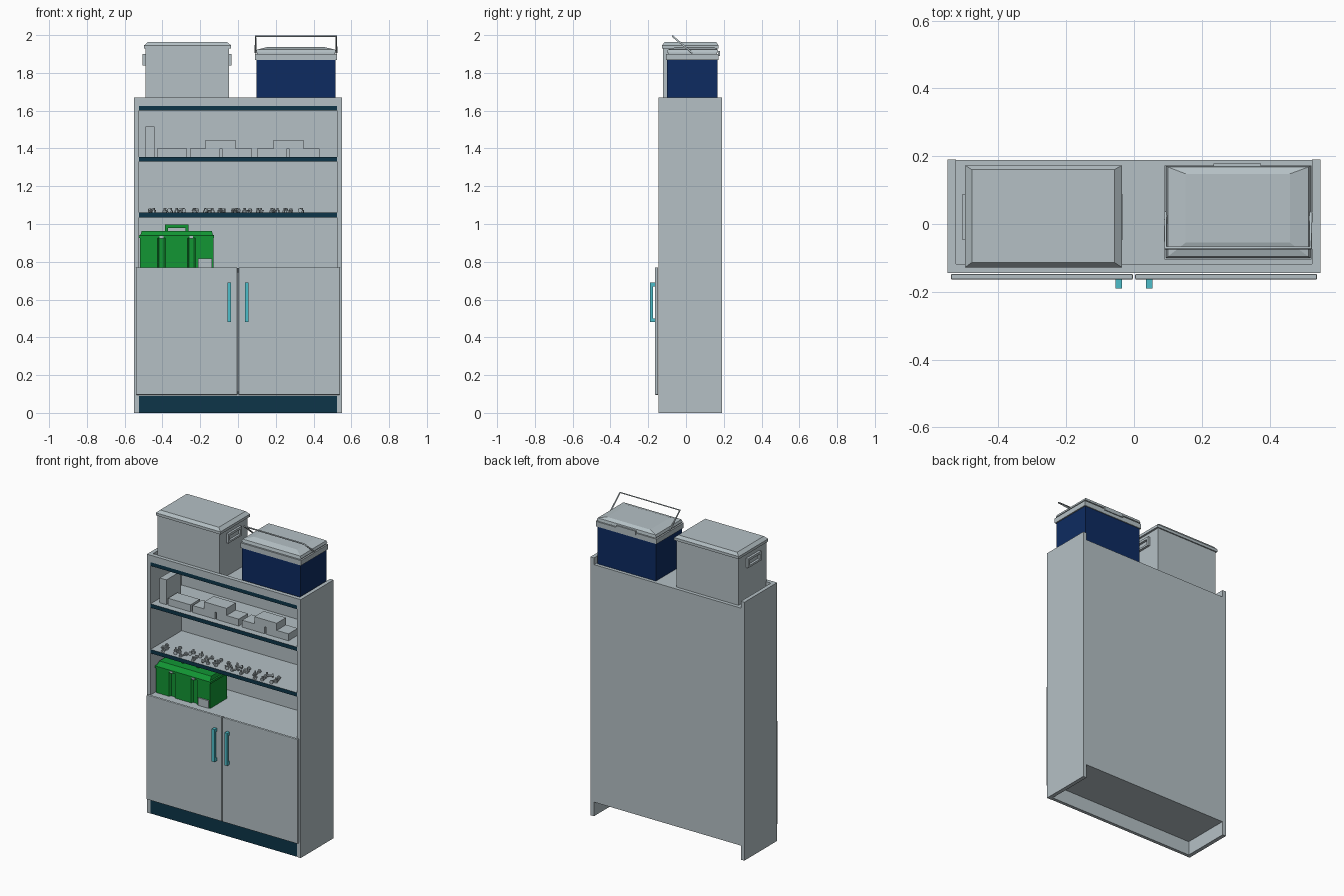
import bpy, bmesh, math, random
from mathutils import Matrix, Vector

if "Cube" in bpy.data.objects:
    bpy.data.objects.remove(bpy.data.objects["Cube"])

random.seed(4)


def mat(name, rgb):
    m = bpy.data.materials.new(name)
    m.diffuse_color = (*rgb, 1)
    m.use_nodes = True
    m.node_tree.nodes["Principled BSDF"].inputs["Base Color"].default_value = m.diffuse_color
    return m


GREY = mat("pale_grey", (0.46, 0.53, 0.56))
NAVY = mat("dark_teal_edge", (0.004, 0.035, 0.065))
BLUE = mat("cooler_blue", (0.004, 0.024, 0.12))
GREEN = mat("toolbox_green", (0.006, 0.305, 0.034))
CYAN = mat("handle_cyan", (0.076, 0.515, 0.59))


def finish(name, bm, m, bevel=0, front=None):
    bmesh.ops.recalc_face_normals(bm, faces=bm.faces)
    me = bpy.data.meshes.new(name)
    me.materials.append(m)
    if front:  # front faces get their own colour
        me.materials.append(front)
        for f in bm.faces:
            f.material_index = int(f.normal.y < -0.5)
    bm.to_mesh(me)
    bm.free()
    ob = bpy.data.objects.new(name, me)
    bpy.context.collection.objects.link(ob)
    if bevel:
        b = ob.modifiers.new("bevel", 'BEVEL')
        b.width, b.segments = bevel, 2
    return ob


def add_box(bm, x0, x1, y0, y1, z0, z1):
    size = Matrix.Diagonal((x1 - x0, y1 - y0, z1 - z0, 1))
    mid = Matrix.Translation(((x0 + x1) / 2, (y0 + y1) / 2, (z0 + z1) / 2))
    bmesh.ops.create_cube(bm, size=1, matrix=mid @ size)


def boxes(name, dims, m=GREY, bevel=0, front=None):
    bm = bmesh.new()
    for d in dims:
        add_box(bm, *d)
    return finish(name, bm, m, bevel, front)


def stack(name, rings, m=GREY):
    """Solid through rectangular rings given as (x0, x1, y0, y1, z)."""
    bm = bmesh.new()
    loops = [[bm.verts.new((x, y, z)) for x, y in ((a, c), (b, c), (b, d), (a, d))]
             for a, b, c, d, z in rings]
    for lo, hi in zip(loops, loops[1:]):
        for i in range(4):
            j = (i + 1) % 4
            bm.faces.new((lo[i], lo[j], hi[j], hi[i]))
    bm.faces.new(loops[0][::-1])
    bm.faces.new(loops[-1])
    return finish(name, bm, m)


# --- Cabinet carcass ---
for side, s in (("left", -1), ("right", 1)):
    xs = sorted((s * 0.55, s * 0.525))
    boxes(side + "_side_panel", [(*xs, -0.145, 0.19, 0, 1.67)])
boxes("back_panel", [(-0.525, 0.525, 0.175, 0.188, 0.09, 1.6)])
boxes("top_front_rail", [(-0.525, 0.525, -0.145, -0.118, 1.625, 1.67)])
boxes("cabinet_floor", [(-0.525, 0.525, -0.14, 0.175, 0.09, 0.112)])
boxes("counter_shelf", [(-0.525, 0.525, -0.144, 0.175, 0.742, 0.766)])
boxes("kick_board", [(-0.525, 0.525, -0.143, -0.122, 0, 0.09)], front=NAVY)
for name, z, back in (("lower_shelf", 1.035, 0.175), ("upper_shelf", 1.33, 0.175),
                      ("top_board", 1.6, 0.188)):
    boxes(name, [(-0.525, 0.525, -0.143, back, z, z + 0.025)], front=NAVY)

# --- Doors with bracket handles ---
for side, s in (("left", -1), ("right", 1)):
    xs = sorted((s * 0.0035, s * 0.54))
    boxes(side + "_door", [(*xs, -0.164, -0.147, 0.095, 0.77)], bevel=0.004)
    xs = sorted((s * 0.036, s * 0.055))
    boxes(side + "_door_handle", [(*xs, -0.19, -0.175, 0.48, 0.69),
                                  (*xs, -0.175, -0.163, 0.48, 0.50),
                                  (*xs, -0.175, -0.163, 0.67, 0.69)], CYAN)

# --- Storage bin on top ---
boxes("bin_body", [(-0.491, -0.048, -0.121, 0.165, 1.625, 1.93)])
stack("bin_lid", [(-0.498, -0.036, -0.128, 0.173, 1.928),
                  (-0.498, -0.036, -0.128, 0.173, 1.945),
                  (-0.478, -0.058, -0.113, 0.16, 1.963)])
for side, xs in (("left", (-0.506, -0.49)), ("right", (-0.05, -0.034))):
    boxes(side + "_bin_grip", [(*xs, -0.047, 0.088, 1.885, 1.9),
                               (*xs, -0.047, 0.088, 1.84, 1.852),
                               (*xs, -0.047, -0.033, 1.852, 1.885),
                               (*xs, 0.074, 0.088, 1.852, 1.885)])

# --- Cooler box on top ---
boxes("cooler_body", [(0.098, 0.516, -0.1, 0.167, 1.625, 1.872)], BLUE)
stack("cooler_lid", [(0.09, 0.524, -0.105, 0.173, 1.868),
                     (0.09, 0.524, -0.105, 0.173, 1.9),
                     (0.1, 0.514, -0.095, 0.165, 1.9),
                     (0.1, 0.514, -0.095, 0.165, 1.907),
                     (0.094, 0.52, -0.1, 0.171, 1.907),
                     (0.1, 0.514, -0.096, 0.168, 1.923),
                     (0.152, 0.46, -0.055, 0.148, 1.936)])
boxes("cooler_hinge", [(0.235, 0.374, 0.17, 0.179, 1.89, 1.915)])
cu = bpy.data.curves.new("cooler_carry_handle", 'CURVE')
cu.dimensions, cu.bevel_depth, cu.bevel_resolution = '3D', 0.005, 1
cu.use_fill_caps = True
sp = cu.splines.new('POLY')
path = [(0.093, 0.034, 1.905), (0.093, -0.071, 1.994),
        (0.521, -0.071, 1.994), (0.521, 0.034, 1.905)]
sp.points.add(len(path) - 1)
for p, c in zip(sp.points, path):
    p.co = (*c, 1)
cu.materials.append(GREY)
bpy.context.collection.objects.link(bpy.data.objects.new("cooler_carry_handle", cu))

# --- Cartons on the upper shelf ---
for i, x in enumerate((-0.43, -0.254, -0.085, 0.1, 0.271)):
    boxes(f"carton_{i + 1}", [(x, x + 0.16, -0.1, -0.005, 1.355, 1.4)])
for i, x in enumerate((-0.172, 0.187)):
    boxes(f"stacked_carton_{i + 1}", [(x, x + 0.16, -0.1, -0.005, 1.4, 1.446)])
boxes("upright_carton", [(-0.49, -0.442, -0.1, 0.05, 1.355, 1.515)])

# --- Loose bolts and nuts on the lower shelf ---
bm = bmesh.new()
for i in range(12):
    for k in range(2):
        x = -0.445 + i * 0.071 + random.uniform(-0.01, 0.01)
        y = -0.105 + k * 0.04 + random.uniform(-0.008, 0.008)
        turn = (Matrix.Translation((x, y, 1.06))
                @ Matrix.Rotation(random.uniform(0, 2 * math.pi), 4, 'Z'))
        lie = Matrix.Rotation(math.pi / 2, 4, 'Y')
        # lying shank, round head, and a nut standing beside it
        for r, d, pos, rot in ((0.005, 0.034, (0, 0, 0.011), lie),
                               (0.012, 0.009, (0.018, 0, 0.012), lie),
                               (0.011, 0.012, (-0.014, 0.012, 0.006), Matrix()),
                               (0.006, 0.026, (-0.014, 0.012, 0.013), Matrix())):
            bmesh.ops.create_cone(bm, cap_ends=True, segments=6, radius1=r, radius2=r,
                                  depth=d, matrix=turn @ Matrix.Translation(pos) @ rot)
finish("loose_bolts", bm, GREY)

# --- Green toolbox: plan profile with two front and back grooves, extruded up ---
edge = [(-0.518, 0), (-0.425, 0), (-0.417, 1), (-0.392, 1), (-0.384, 0),
        (-0.267, 0), (-0.259, 1), (-0.234, 1), (-0.226, 0), (-0.131, 0)]
plan = [(x, -0.097 + 0.012 * g) for x, g in edge]
plan += [(x, 0.077 - 0.012 * g) for x, g in reversed(edge)]
bm = bmesh.new()
base = bm.faces.new([bm.verts.new((x, y, 0.766)) for x, y in plan])
top = bmesh.ops.extrude_face_region(bm, geom=[base])["geom"]
bmesh.ops.translate(bm, vec=Vector((0, 0, 0.17)),
                    verts=[v for v in top if isinstance(v, bmesh.types.BMVert)])
finish("toolbox_body", bm, GREEN)
stack("toolbox_lid", [(-0.523, -0.126, -0.103, 0.083, 0.927),
                      (-0.523, -0.126, -0.103, 0.083, 0.94),
                      (-0.516, -0.133, -0.094, 0.074, 0.943),
                      (-0.51, -0.139, -0.075, 0.055, 0.964)], GREEN)
boxes("toolbox_handle", [(-0.386, -0.262, -0.025, 0.005, 0.978, 0.997),
                         (-0.386, -0.37, -0.025, 0.005, 0.96, 0.978),
                         (-0.278, -0.262, -0.025, 0.005, 0.96, 0.978)], GREEN)
boxes("toolbox_latches", [(-0.415, -0.395, -0.106, -0.085, 0.923, 0.936),
                          (-0.257, -0.237, -0.106, -0.085, 0.923, 0.936)])
boxes("toolbox_label_plate", [(-0.212, -0.138, -0.105, -0.096, 0.768, 0.817)])
